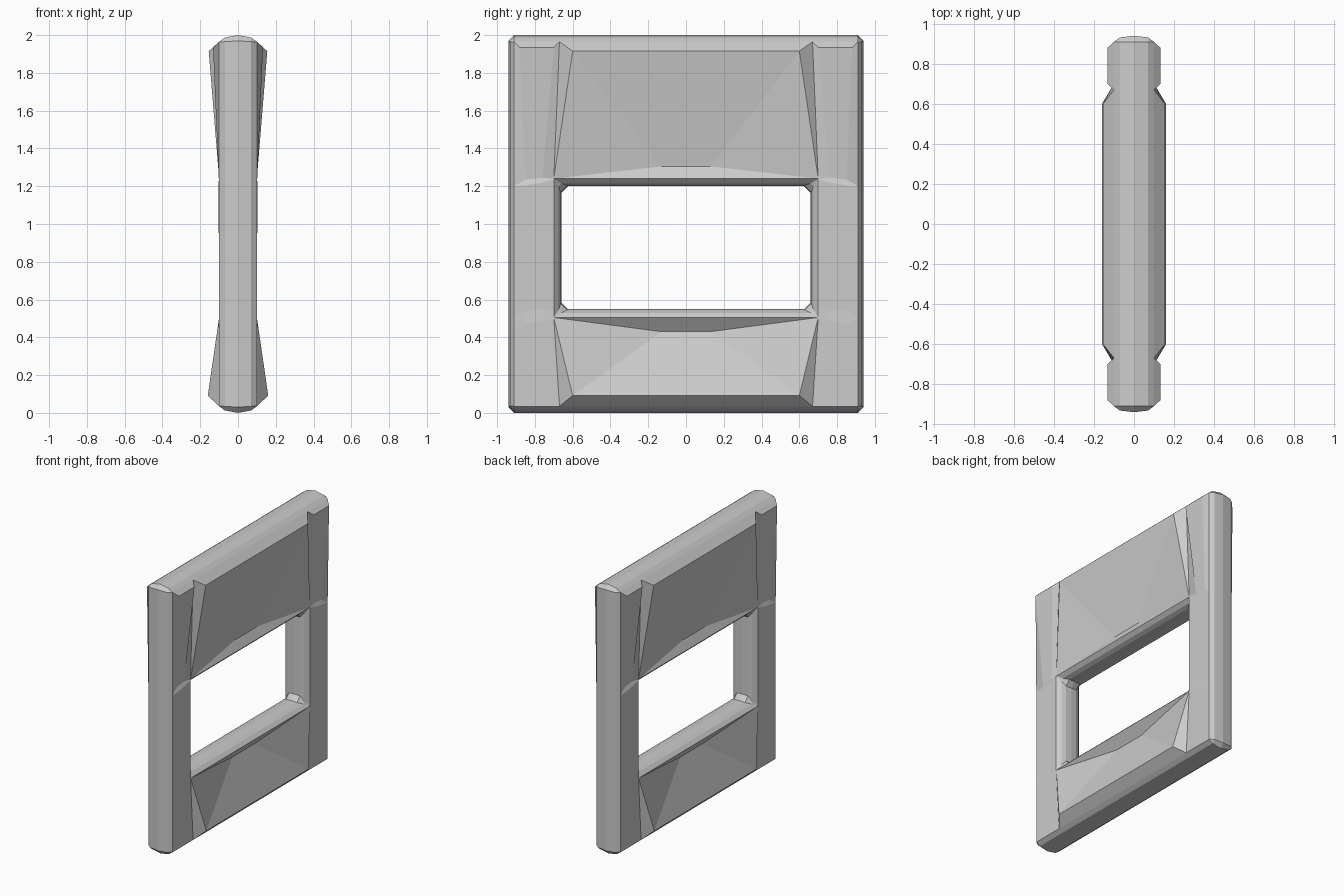
import bpy
import bmesh
from mathutils import Vector

if "Cube" in bpy.data.objects:
    bpy.data.objects.remove(bpy.data.objects["Cube"])


def make_object(name, faces):
    """faces: list of (points, reference direction the face should look along)"""
    bm = bmesh.new()
    for pts, ref in faces:
        f = bm.faces.new([bm.verts.new(p) for p in pts])
        f.normal_update()
        if f.normal.dot(ref) < 0:
            f.normal_flip()
    bmesh.ops.remove_doubles(bm, verts=bm.verts, dist=0.0004)
    mesh = bpy.data.meshes.new(name)
    bm.to_mesh(mesh)
    bm.free()
    ob = bpy.data.objects.new(name, mesh)
    bpy.context.collection.objects.link(ob)
    return ob


def mirrored(polys):
    """Repeat quarter polygons on both faces and both halves."""
    out = []
    for sx in (1, -1):
        for sy in (1, -1):
            for p in polys:
                out.append(([(sx * x, sy * y, z) for x, y, z in p], Vector((sx, 0, 0))))
    return out


def loop(x, y, z0, z1, c):
    """Rectangle in the yz plane with cut corners."""
    return [(x, y, z0 + c), (x, y, z1 - c), (x, y - c, z1), (x, -y + c, z1),
            (x, -y, z1 - c), (x, -y, z0 + c), (x, -y + c, z0), (x, y - c, z0)]


def ring(name, half, zc, direction):
    """Rounded band through a series of rectangular loops."""
    prof = half + [(-x, *rest) for x, *rest in reversed(half[:-1])]
    loops = [loop(*p) for p in prof]
    faces = []
    for a, b in zip(loops, loops[1:]):
        for i in range(8):
            j = (i + 1) % 8
            mid = (Vector(a[i]) + Vector(b[j])) / 2 - Vector((0, 0, zc))
            mid.x = 0
            faces.append(([a[i], a[j], b[j], b[i]], mid * direction))
    return make_object(name, faces)


# Outer rounded rim and the lip of the window
ring("outer_rim", [(.1, .91, .035, 1.965, .001), (.07, .932, .013, 1.987, .022),
                   (0, .94, 0, 2, .03)], 1.0, 1)
ring("window_lip", [(.1, .70, .505, 1.24, .001), (.075, .675, .53, 1.215, .015),
                    (.045, .663, .545, 1.203, .035), (0, .66, .55, 1.2, .035)], .872, -1)


# Flared panels above and below the window
def panel(name, z_edge, z_ridge, z_low, z_win, x_ridge, x_low):
    e0, e1 = (.1, 0, z_edge), (.1, .67, z_edge)
    r0, r1 = (x_ridge, 0, z_ridge), (x_ridge, .6, z_ridge)
    l0, l1 = (x_low, 0, z_low), (x_low, .13, z_low)
    w0, w1 = (.1, 0, z_win), (.1, .70, z_win)
    make_object(name, mirrored([
        [e0, e1, r1, r0], [r0, r1, l1, l0], [r1, w1, l1], [r1, e1, w1], [l0, l1, w1, w0]]))


panel("upper_panel", 1.965, 1.915, 1.305, 1.24, .155, .065)
panel("lower_panel", .035, .092, .43, .505, .16, .045)

# Side posts with raised upper pads: rows of (inner, mid a, mid b, outer)
rows = [
    [(.1, .67, 1.965), (.1, .70, 1.965), (.1, .88, 1.965), (.1, .91, 1.965)],
    [(.1, .67, 1.965), (.132, .70, 1.935), (.132, .88, 1.935), (.1, .91, 1.965)],
    [(.1, .70, 1.24), (.09, .76, 1.245), (.09, .85, 1.235), (.1, .91, 1.2)],
    [(.1, .70, 1.235), (.103, .76, 1.22), (.103, .85, 1.205), (.1, .91, 1.2)],
    [(.1, .70, .545), (.096, .76, .55), (.096, .85, .54), (.1, .91, .51)],
    [(.1, .70, .505), (.102, .76, .485), (.102, .85, .47), (.1, .91, .5)],
    [(.1, .67, .035), (.1, .76, .035), (.1, .85, .035), (.1, .91, .035)],
]
quads = []
for a, b in zip(rows, rows[1:]):
    for i in range(3):
        poly = []
        for p in (a[i], a[i + 1], b[i + 1], b[i]):
            if p not in poly:
                poly.append(p)
        quads.append(poly)
make_object("side_posts", mirrored(quads))
